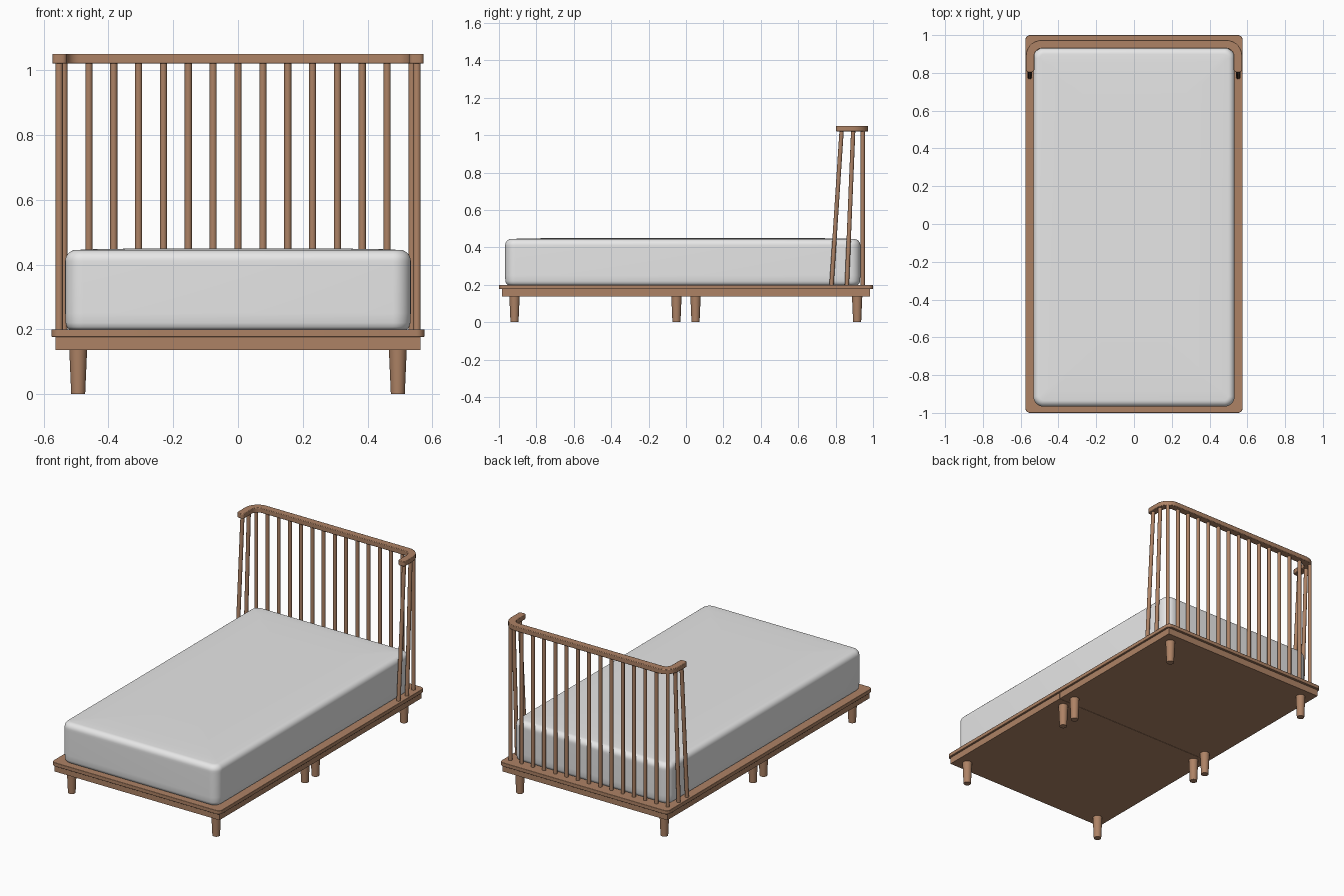
import bpy, bmesh, math
from mathutils import Vector

if "Cube" in bpy.data.objects:
    bpy.data.objects.remove(bpy.data.objects["Cube"])


def material(name, rgb):
    m = bpy.data.materials.new(name)
    m.diffuse_color = (*rgb, 1)
    m.use_nodes = True
    m.node_tree.nodes["Principled BSDF"].inputs["Base Color"].default_value = m.diffuse_color
    return m


WOOD = material("warm wood", (0.42, 0.225, 0.13))
FABRIC = material("pale grey fabric", (0.8, 0.8, 0.8))


def finish(name, bm, mat, bevel=0.0, angle=35):
    bmesh.ops.recalc_face_normals(bm, faces=bm.faces)
    me = bpy.data.meshes.new(name)
    bm.to_mesh(me)
    bm.free()
    me.materials.append(mat)
    ob = bpy.data.objects.new(name, me)
    bpy.context.collection.objects.link(ob)
    if bevel:
        mod = ob.modifiers.new("edge", "BEVEL")
        mod.width, mod.segments = bevel, 2
        mod.limit_method, mod.angle_limit = "ANGLE", math.radians(50)
    bpy.ops.object.select_all(action="DESELECT")
    ob.select_set(True)
    bpy.context.view_layer.objects.active = ob
    bpy.ops.object.shade_smooth_by_angle(angle=math.radians(angle))
    return ob


def arc(cx, cy, r, a0, a1, n=8):
    return [(cx + r * math.cos(math.radians(a0 + (a1 - a0) * i / n)),
             cy + r * math.sin(math.radians(a0 + (a1 - a0) * i / n))) for i in range(n + 1)]


def rounded_rect(x0, x1, y0, y1, r, n=8):
    return (arc(x1 - r, y1 - r, r, 0, 90, n) + arc(x0 + r, y1 - r, r, 90, 180, n)
            + arc(x0 + r, y0 + r, r, 180, 270, n) + arc(x1 - r, y0 + r, r, 270, 360, n))


def loft(name, rings, mat, bevel=0.0, angle=35):
    """Skin a stack of closed rings of 3D points and cap both ends."""
    bm = bmesh.new()
    loops = [[bm.verts.new(p) for p in ring] for ring in rings]
    n = len(loops[0])
    for a, b in zip(loops, loops[1:]):
        for i in range(n):
            bm.faces.new((a[i], a[(i + 1) % n], b[(i + 1) % n], b[i]))
    bm.faces.new(loops[0][::-1])
    bm.faces.new(loops[-1])
    return finish(name, bm, mat, bevel, angle)


def prism(name, pts, z0, z1, bevel=0.0):
    return loft(name, [[(x, y, z) for x, y in pts] for z in (z0, z1)], WOOD, bevel)


def rod(name, p0, p1, r0, r1, n=20):
    ring = lambda p, r: [(p[0] + x, p[1] + y, p[2]) for x, y in arc(0, 0, r, 0, 360, n)[:-1]]
    return loft(name, [ring(p0, r0), ring(p1, r1)], WOOD)


# platform slab with rounded corners
prism("platform", rounded_rect(-0.575, 0.575, -1.0, 1.0, 0.025), 0.177, 0.2, 0.002)

# base frame, split in two across the middle
for side, y0, y1 in (("front", -0.985, -0.001), ("back", 0.001, 0.985)):
    prism("base_" + side,
          [(-0.563, y0), (0.563, y0), (0.563, y1), (-0.563, y1)], 0.137, 0.177)

# tapered legs
for x in (-0.493, 0.493):
    for i, y in enumerate((-0.917, -0.051, 0.051, 0.915)):
        rod(f"leg_{'left' if x < 0 else 'right'}_{i}", (x, y, 0), (x, y, 0.137), 0.0215, 0.0275, 28)

# mattress: soft box from inset rounded outlines, gently crowned
profile = [(0.2, 0.012), (0.207, 0.005), (0.22, 0.001), (0.25, 0), (0.40, 0)]
R = 0.034
profile += [(0.411 + R * math.sin(t), R * (1 - math.cos(t)))
            for t in (math.pi / 2 * i / 7 for i in range(8))]
profile += [(0.447, 0.08), (0.449, 0.2), (0.45, 0.4)]
rings = []
for z, d in profile:
    pts = rounded_rect(-0.533 + d, 0.533 - d, -0.967 + d, 0.932 - d, max(0.055 - d, 0.018))
    rings.append([(x, y, z) for x, y in pts])
loft("mattress", rings, FABRIC, angle=50)

# headboard rail: U-shaped plan with rounded corners and softened ends
yf, e = 0.803, 0.014
outer = arc(0.573 - 0.085, 0.974 - 0.085, 0.085, 0, 90)
inner = arc(0.528 - 0.04, 0.929 - 0.04, 0.04, 90, 0)
end = arc(0.528 + e, yf + e, e, 180, 270, 4) + arc(0.573 - e, yf + e, e, 270, 360, 4)
half = inner + end + outer
rail = half + [(-x, y) for x, y in reversed(half)]
prism("headboard_rail", rail, 1.02, 1.05, 0.003)

# back spindles
for i in range(-7, 8):
    x = i * 0.0767
    rod(f"back_spindle_{i + 7}", (x, 0.945, 0.198), (x, 0.945, 1.025), 0.011, 0.011)

# leaning side spindles
for s in (-1, 1):
    for k, (yb, yt) in enumerate(((0.778, 0.832), (0.86, 0.894))):
        rod(f"side_spindle_{'left' if s < 0 else 'right'}_{k}",
            (s * 0.552, yb, 0.198), (s * 0.552, yt, 1.025), 0.0115, 0.0115)
